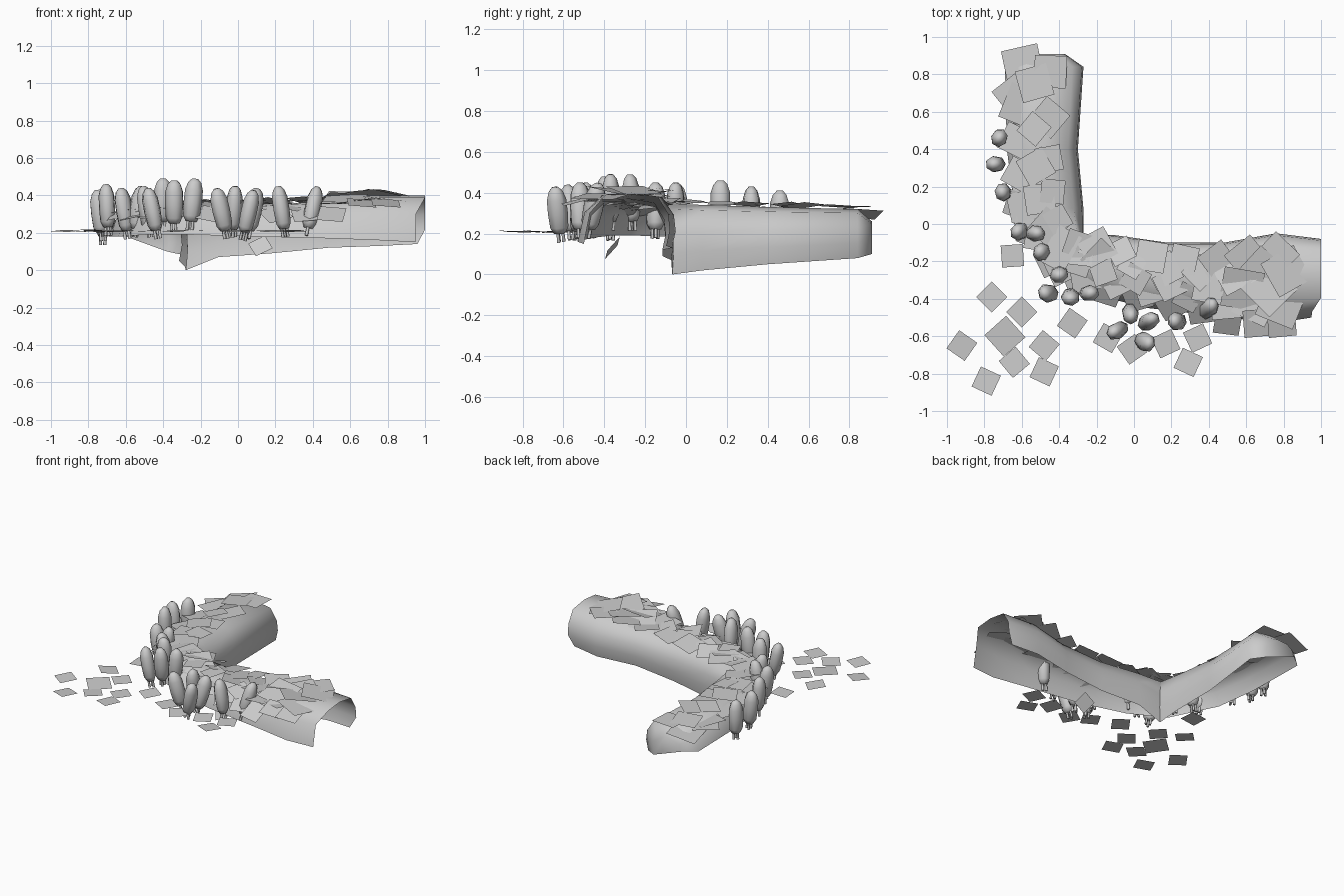
import bpy, bmesh, math, random
from mathutils import Vector, Matrix, Euler

if "Cube" in bpy.data.objects:
    bpy.data.objects.remove(bpy.data.objects["Cube"])

random.seed(7)


def make_object(name, bm, smooth=None):
    mesh = bpy.data.meshes.new(name)
    bm.to_mesh(mesh)
    bm.free()
    obj = bpy.data.objects.new(name, mesh)
    bpy.context.collection.objects.link(obj)
    if smooth:
        bpy.ops.object.select_all(action='DESELECT')
        obj.select_set(True)
        bpy.context.view_layer.objects.active = obj
        bpy.ops.object.shade_smooth_by_angle(angle=math.radians(smooth))
    return obj


# Cliff sections: outer foot x, y, z / inner foot x, y, z / top height
SECTIONS = [
    (-0.60, 0.91, 0.18, -0.37, 0.91, 0.10, 0.26),
    (-0.69, 0.84, 0.18, -0.27, 0.84, 0.08, 0.32),
    (-0.68, 0.40, 0.18, -0.30, 0.40, 0.05, 0.33),
    (-0.64, 0.10, 0.18, -0.27, 0.08, 0.02, 0.34),
    (-0.49, -0.24, 0.19, -0.27, -0.06, 0.00, 0.35),
    (-0.25, -0.37, 0.19, -0.10, -0.06, 0.07, 0.35),
    (0.08, -0.45, 0.18, 0.18, -0.10, 0.09, 0.35),
    (0.50, -0.50, 0.17, 0.48, -0.10, 0.12, 0.37),
    (0.76, -0.53, 0.16, 0.76, -0.05, 0.13, 0.40),
    (0.95, -0.50, 0.15, 0.96, -0.08, 0.14, 0.40),
]
PROFILE = [(0.0, 0.0), (0.07, 0.6), (0.25, 0.95), (0.55, 1.0),
           (0.86, 0.92), (0.98, 0.6), (1.0, 0.3), (0.96, 0.0)]


def section_point(s, t, h):
    p = Vector(s[:3]).lerp(Vector(s[3:6]), t)
    foot = s[2] if t < 0.5 else s[5]
    p.z = foot + (s[6] - foot) * h
    return p


# Cliff: an open-bottomed curved shell, closed only at the far end
bm = bmesh.new()
rows = [[bm.verts.new(section_point(s, t, h)) for t, h in PROFILE] for s in SECTIONS]
for v in rows[-1][2:7]:
    v.co.x = 1.0
for a, b in zip(rows, rows[1:]):
    for i in range(len(PROFILE) - 1):
        bm.faces.new((a[i], b[i], b[i + 1], a[i + 1]))
bm.faces.new(rows[0])
bmesh.ops.recalc_face_normals(bm, faces=bm.faces)
make_object("cliff", bm, 75)


def card(bm, loc, size, tilt, spin):
    # Spin flat first, then tilt about the world axes
    m = Matrix.Translation(loc) @ Euler((tilt[0], tilt[1], 0)).to_matrix().to_4x4()
    m = m @ Matrix.Rotation(spin, 4, 'Z')
    h = size / 2
    bm.faces.new([bm.verts.new(m @ Vector((x, y, 0)))
                  for x, y in ((-h, -h), (h, -h), (h, h), (-h, h))])


# Turf cards scattered over the top of the cliff
bm = bmesh.new()
COUNT = 54
for k in range(COUNT):
    f = 0.85 + (k + 0.5) / COUNT * 7.5
    i = int(f)
    s = [a + (b - a) * (f - i) for a, b in zip(SECTIONS[i], SECTIONS[i + 1])]
    t = (0.22, 0.58, 0.38, 0.76)[k % 4]
    if f < 4 and t > 0.7:
        t = 0.12
    p = section_point(s, t, 1.0)
    p.z += 0.012 - (0.03 if t < 0.25 else 0)
    lean = (0.5 - t) * 0.35                       # outer cards lean outward
    if f < 4:
        tilt = (random.uniform(-0.05, 0.05), -lean + random.uniform(-0.18, 0.18))
    else:
        tilt = (lean + random.uniform(-0.25, 0.25), random.uniform(-0.2, 0.2))
    big = f < 1.6 or f > 7
    size = random.uniform(0.17, 0.22) if big else random.uniform(0.12, 0.17)
    card(bm, p, size, tilt, random.uniform(0, 3))
make_object("turf_cards", bm)

# Cards on the slope between the cliff top and the trees
bm = bmesh.new()
for x, y in ((-0.62, 0.1), (-0.55, -0.05), (-0.45, -0.2), (-0.3, -0.31), (-0.14, -0.37),
             (0.02, -0.40), (0.2, -0.44), (0.36, -0.47), (0.5, -0.53)):
    side = 1 if x > -0.3 else 0.4
    card(bm, Vector((x, y, 0.3)), 0.14, (0.55 * side, -0.5 * (1 - side)),
         random.uniform(-0.5, 0.5))
for x in (0.66, 0.79):
    card(bm, Vector((x, -0.53, 0.36)), 0.15, (0.25, 0.1), 0.1)
make_object("slope_cards", bm)

# Loose ground cards in front of the corner: x, y, spin in degrees
bm = bmesh.new()
for x, y, spin in ((-0.65, -0.17, 4), (-0.76, -0.39, 45), (-0.60, -0.47, 45), (-0.92, -0.65, 55),
                   (-0.69, -0.60, 42), (-0.79, -0.84, 65), (-0.64, -0.74, 40), (-0.48, -0.65, 50),
                   (-0.48, -0.79, 65), (-0.33, -0.53, 55), (-0.14, -0.61, 60), (-0.01, -0.67, 35),
                   (0.17, -0.64, 25), (0.34, -0.61, 25), (0.29, -0.74, 65)):
    card(bm, Vector((x, y, 0.21)), 0.155 if x == -0.69 else 0.118,
         [random.uniform(-0.08, 0.08) for _ in range(2)], math.radians(spin))
# One steep card hanging below the front edge
card(bm, Vector((0.12, -0.36, 0.13)), 0.1, (0.9, -0.3), 0.2)
make_object("ground_cards", bm)


def lathe(bm, matrix, rings, sides):
    loops = []
    for r, z in rings:
        loops.append([bm.verts.new(matrix @ Vector((r * math.cos(a), r * math.sin(a), z)))
                      for a in (2 * math.pi * k / sides for k in range(sides))])
    for a, b in zip(loops, loops[1:]):
        for k in range(sides):
            n = (k + 1) % sides
            bm.faces.new((a[k], a[n], b[n], b[k]))
    bm.faces.new(loops[0][::-1])
    bm.faces.new(loops[-1])


# Trees: x, y of the crown, height of its tip, sideways and outward lean
TREES = [(-0.72, 0.46, 0.41, 0, 0), (-0.74, 0.32, 0.43, -0.1, 0), (-0.70, 0.17, 0.46, -0.05, 0),
         (-0.61, -0.04, 0.44, -0.15, 0), (-0.53, -0.05, 0.45, 0.15, 0),
         (-0.49, -0.15, 0.45, -0.15, 0), (-0.40, -0.27, 0.49, 0, 0.05),
         (-0.46, -0.37, 0.44, -0.2, 0), (-0.34, -0.39, 0.48, 0, 0.1),
         (-0.24, -0.37, 0.49, 0.1, 0), (-0.02, -0.48, 0.45, 0.05, 0.15),
         (-0.09, -0.57, 0.44, -0.22, 0.1), (0.08, -0.52, 0.44, 0.2, -0.15),
         (0.06, -0.63, 0.43, 0.22, 0.1), (0.23, -0.52, 0.45, -0.15, 0),
         (0.40, -0.45, 0.45, 0.22, -0.2)]
CROWN = [(0.026, 0.0), (0.040, 0.03), (0.044, 0.10), (0.043, 0.17), (0.031, 0.21), (0.014, 0.23)]
crowns, trunks = bmesh.new(), bmesh.new()
for x, y, top, lean_x, lean_y in TREES:
    m = (Matrix.Translation((x, y, top - 0.115))
         @ Euler((lean_y, lean_x, 0)).to_matrix().to_4x4()
         @ Matrix.Rotation(random.uniform(0, 6), 4, 'Z')
         @ Matrix.Translation((0, 0, -0.115)))
    lathe(crowns, m @ Matrix.Diagonal((1.15, 1.0, 1.0, 1.0)), CROWN, 7)
    for k in range(3):
        a = k * 2.1
        offset = Matrix.Translation((0.016 * math.cos(a), 0.016 * math.sin(a), 0))
        lathe(trunks, m @ offset, [(0.009, -0.045), (0.007, 0.03)], 5)
make_object("tree_crowns", crowns, 75)
make_object("tree_trunks", trunks, 75)
